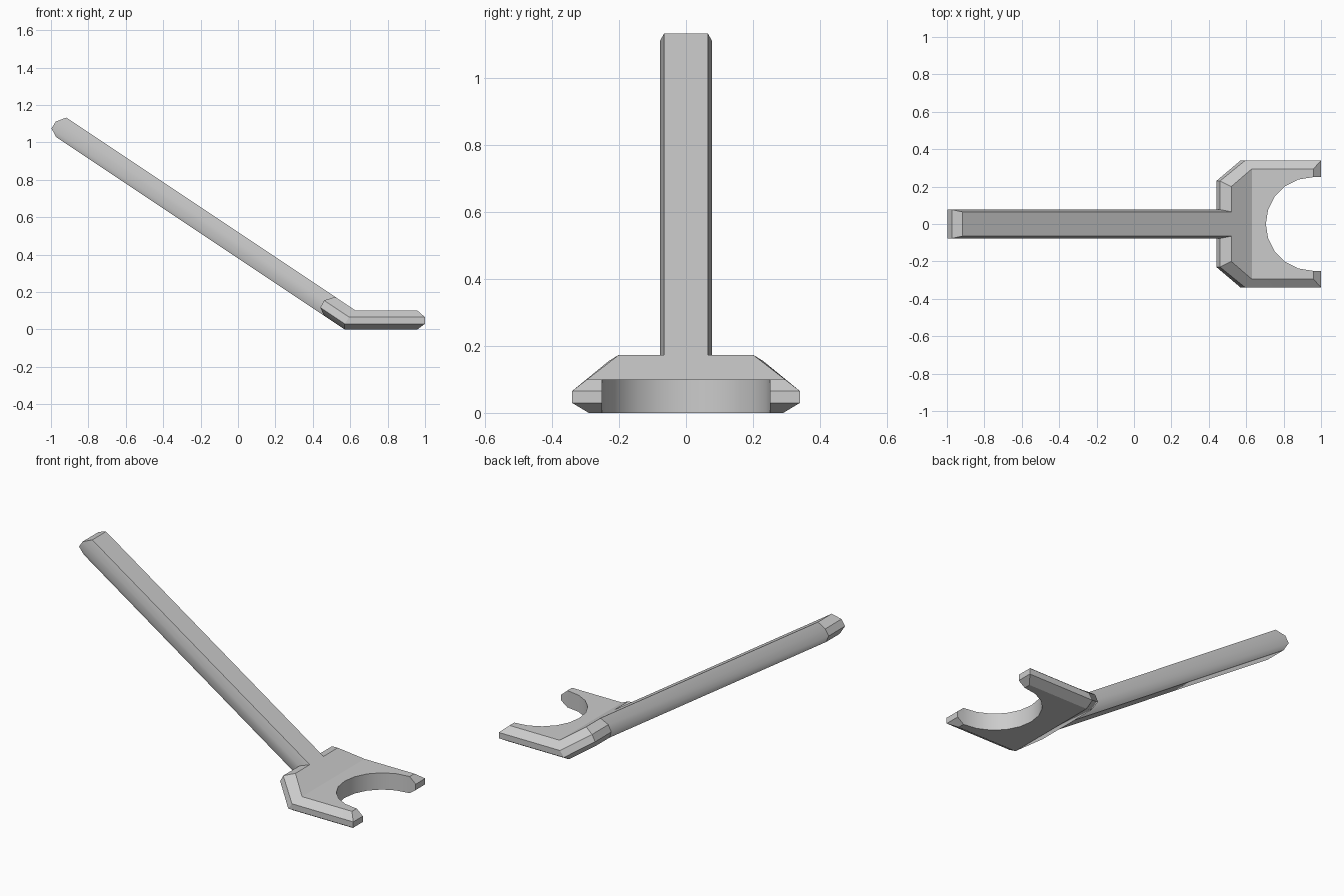
import bpy
import bmesh
from math import sin, cos, pi
from mathutils import Vector

cube = bpy.data.objects.get("Cube")
if cube:
    bpy.data.objects.remove(cube)

steel = bpy.data.materials.new("grey steel")
steel.use_nodes = True
GREY = (0.6, 0.6, 0.6, 1)
steel.diffuse_color = GREY
steel.node_tree.nodes["Principled BSDF"].inputs["Base Color"].default_value = GREY


def finish(bm, name):
    bmesh.ops.recalc_face_normals(bm, faces=bm.faces)
    mesh = bpy.data.meshes.new(name)
    bm.to_mesh(mesh)
    bm.free()
    mesh.materials.append(steel)
    obj = bpy.data.objects.new(name, mesh)
    bpy.context.collection.objects.link(obj)
    bpy.ops.object.select_all(action='DESELECT')
    obj.select_set(True)
    bpy.context.view_layer.objects.active = obj
    bpy.ops.object.shade_smooth_by_angle(angle=pi / 6)
    return obj


def bridge(bm, rings):
    """Join closed rings of equal length with quads."""
    for low, high in zip(rings, rings[1:]):
        n = len(low)
        for i in range(n):
            j = (i + 1) % n
            bm.faces.new((low[i], low[j], high[j], high[i]))


def mirrored(points):
    return [(x, -y, z) for x, y, z in reversed(points)]


# Bent open jaw: four stacked outlines from the underside to the top
SLOPE = 2 / 3
# height, bend x, neck end x, neck half width, outer half width, tip x
LEVELS = [
    (0.00, 0.57, 0.46, 0.20, 0.29, 0.96),
    (0.03, 0.57, 0.44, 0.23, 0.34, 1.00),
    (0.065, 0.595, 0.46, 0.23, 0.34, 1.00),
    (0.10, 0.63, 0.52, 0.20, 0.295, 0.96),
]
STEPS, RADIUS, CENTRE = 5, 0.25, 0.955
bm = bmesh.new()
rings = []
for z, bend, end, neck, outer, tip in LEVELS:
    half = [(end, neck, z + (bend - end) * SLOPE),
            (bend, outer, z), (tip, outer, z), (tip, RADIUS, z)]
    for k in range(STEPS):
        a = pi / 2 * (1 - k / STEPS)
        half.append((CENTRE - RADIUS * cos(a), RADIUS * sin(a), z))
    outline = half + [(CENTRE - RADIUS, 0, z)] + mirrored(half)
    rings.append([bm.verts.new(p) for p in outline])
bridge(bm, rings)
for ring in (rings[0], rings[-1]):
    bm.faces.new((ring[0], ring[1], ring[-2], ring[-1]))
    bm.faces.new(ring[1:-1])
finish(bm, "jaw")

# Slanted handle: chamfered bar in the plane of the bent neck
along = Vector((-3, 0, 2)).normalized()
up = Vector((2, 0, 3)).normalized()
START = -0.34
# distance across the bar, half width, far end along the bar
SECTION = [(0.316, 0.065, 1.379), (0.341, 0.077, 1.426),
           (0.384, 0.077, 1.427), (0.433, 0.065, 1.392)]
bm = bmesh.new()
rings = []
for across, width, far in SECTION:
    corners = [(START, -width), (far, -width), (far, width), (START, width)]
    rings.append([bm.verts.new(along * u + up * across + Vector((0, y, 0)))
                  for u, y in corners])
bridge(bm, rings)
bm.faces.new(rings[0])
bm.faces.new(rings[-1])
finish(bm, "handle")
